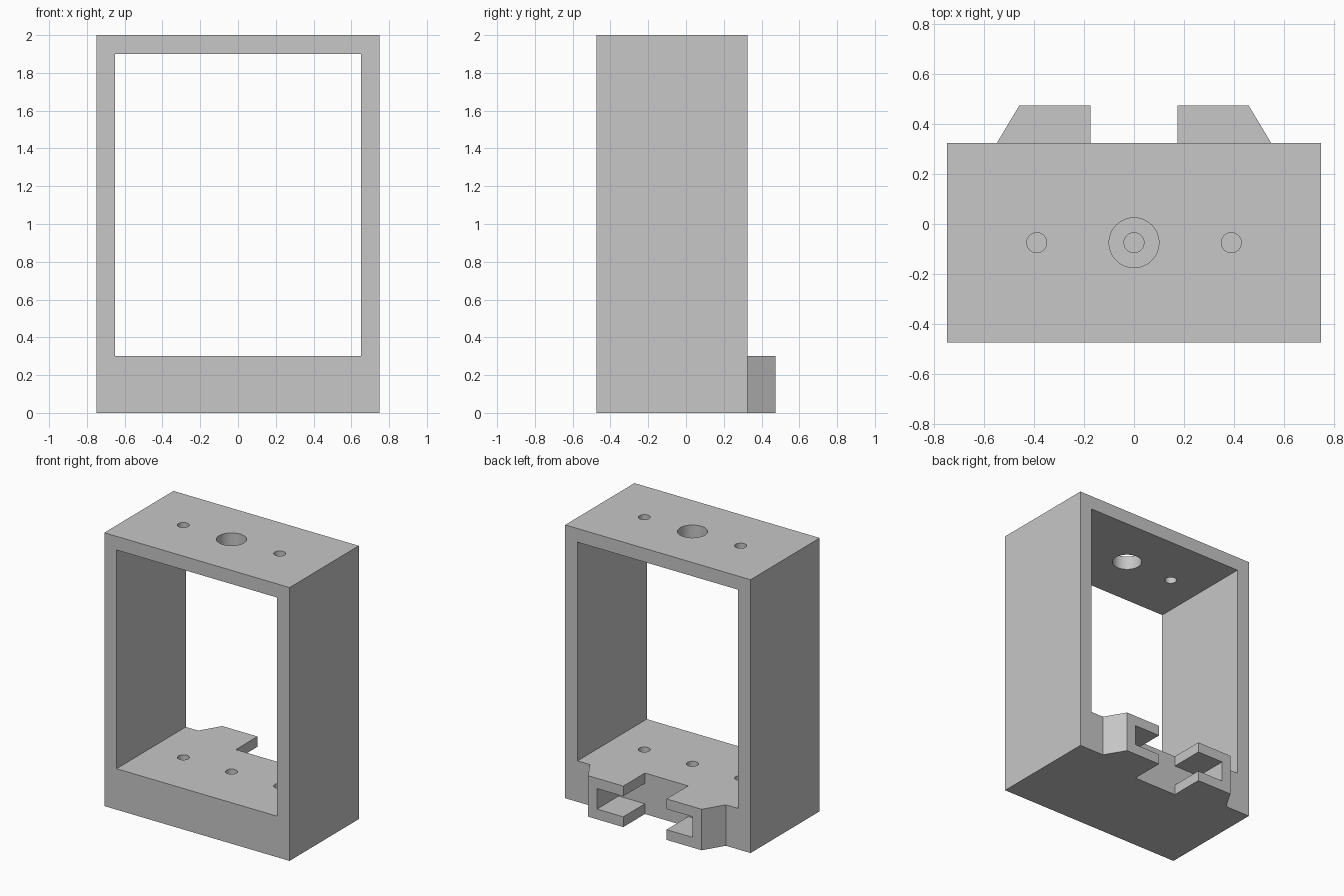
import bpy
import bmesh
import math
from mathutils import Matrix

if "Cube" in bpy.data.objects:
    bpy.data.objects.remove(bpy.data.objects["Cube"], do_unlink=True)

# Single matte grey
grey = bpy.data.materials.new("light_grey")
grey.use_nodes = True
colour = (0.57, 0.57, 0.57, 1)
grey.diffuse_color = colour
grey.node_tree.nodes["Principled BSDF"].inputs["Base Color"].default_value = colour


def add_object(name, bm):
    bmesh.ops.recalc_face_normals(bm, faces=bm.faces)
    mesh = bpy.data.meshes.new(name)
    bm.to_mesh(mesh)
    bm.free()
    mesh.materials.append(grey)
    obj = bpy.data.objects.new(name, mesh)
    bpy.context.collection.objects.link(obj)
    return obj


def prism(name, outline, z0, z1):
    """Extrude an XY outline from z0 to z1."""
    bm = bmesh.new()
    face = bm.faces.new([bm.verts.new((x, y, z0)) for x, y in outline])
    new = bmesh.ops.extrude_face_region(bm, geom=[face])["geom"]
    verts = [v for v in new if isinstance(v, bmesh.types.BMVert)]
    bmesh.ops.translate(bm, verts=verts, vec=(0, 0, z1 - z0))
    return add_object(name, bm)


def block(name, half_x, y0, y1, z0, z1):
    """Box centred on x = 0."""
    outline = [(-half_x, y0), (half_x, y0), (half_x, y1), (-half_x, y1)]
    return prism(name, outline, z0, z1)


def drill(name, x, radius, z0, z1):
    """Vertical cylinder on the middle line of the frame."""
    bm = bmesh.new()
    bmesh.ops.create_cone(bm, cap_ends=True, segments=48, radius1=radius,
                          radius2=radius, depth=z1 - z0,
                          matrix=Matrix.Translation((x, MID_Y, (z0 + z1) / 2)))
    return add_object(name, bm)


def combine(target, tool, operation):
    """Apply a boolean and discard the tool object."""
    tool.hide_render = True
    mod = target.modifiers.new(tool.name, "BOOLEAN")
    mod.operation = operation
    mod.solver = "EXACT"
    mod.object = tool
    bpy.context.view_layer.objects.active = target
    bpy.ops.object.modifier_apply(modifier=mod.name)
    bpy.data.objects.remove(tool, do_unlink=True)


FRONT, BACK, RAIL = -0.475, 0.325, 0.475
MID_Y = (FRONT + BACK) / 2
FLOOR, CEILING = 0.3, 1.9

# Frame body with the rear rail mount
frame = block("mounting_frame", 0.75, FRONT, BACK, 0, 2)
mount = prism("rail_mount", [(-0.55, BACK), (-0.55, 0.1), (0.55, 0.1), (0.55, BACK),
                             (0.46, RAIL), (-0.46, RAIL)], 0, FLOOR)
combine(frame, mount, "UNION")

# Large window through the frame
combine(frame, block("window_cutter", 0.65, -1, 1, FLOOR, CEILING), "DIFFERENCE")

# T-shaped rail channel: vertical notch plus wider horizontal slot
combine(frame, block("notch_cutter", 0.175, 0.225, 1, -0.5, 0.5), "DIFFERENCE")
combine(frame, block("slot_cutter", 0.387, 0.225, 1, 0.075, 0.225), "DIFFERENCE")

# Screw holes: through the top, blind in the base
for x, top_radius in ((-0.39, 0.04), (0, 0.1), (0.39, 0.04)):
    combine(frame, drill("top_drill", x, top_radius, 1.8, 2.1), "DIFFERENCE")
    combine(frame, drill("base_drill", x, 0.04, 0.1, 0.4), "DIFFERENCE")

# Smooth hole walls, crisp edges elsewhere
bpy.ops.object.select_all(action="DESELECT")
frame.select_set(True)
bpy.context.view_layer.objects.active = frame
bpy.ops.object.shade_smooth_by_angle(angle=math.radians(30))
